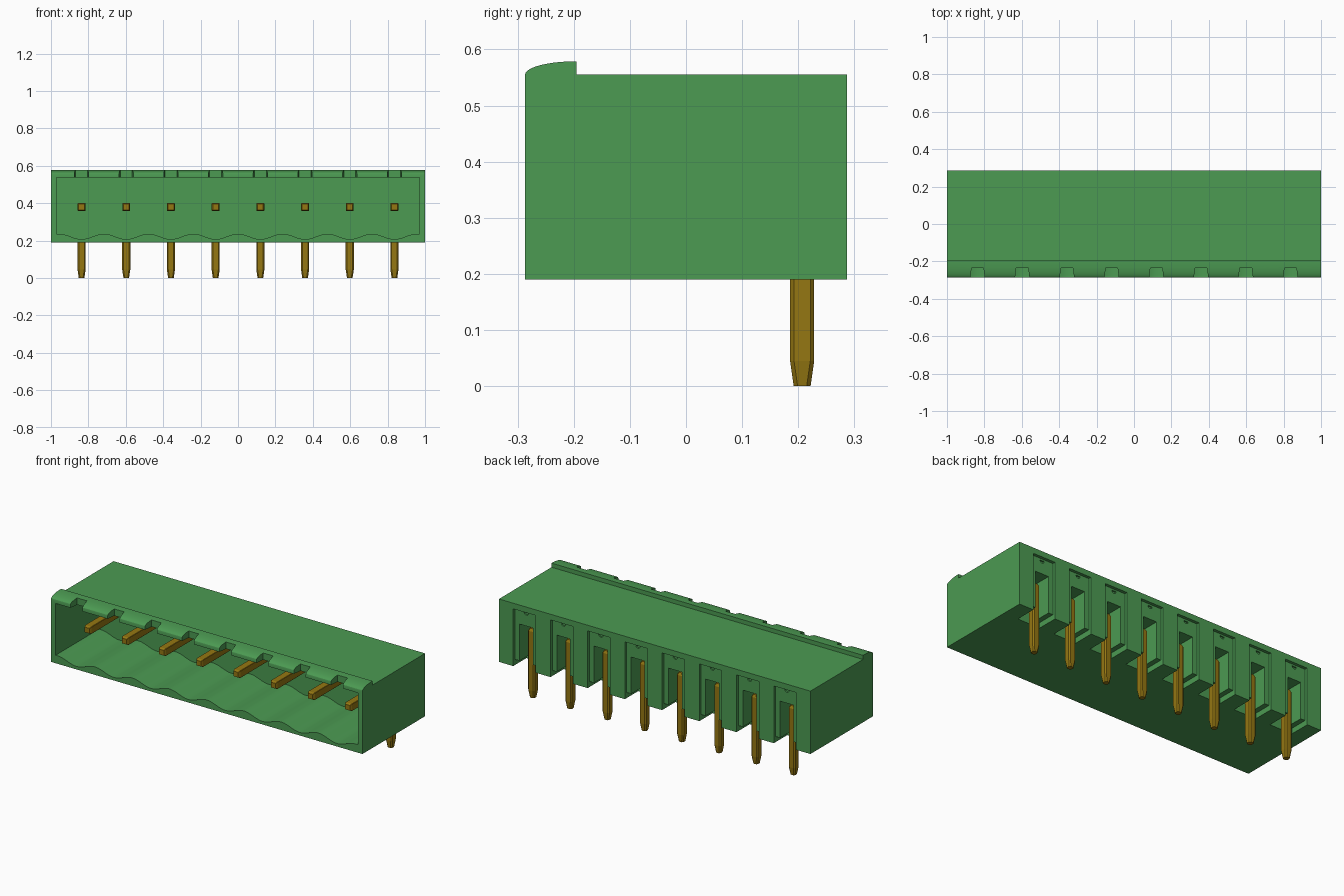
import bpy, bmesh, math

if "Cube" in bpy.data.objects:
    bpy.data.objects.remove(bpy.data.objects["Cube"], do_unlink=True)

PITCH = 0.239
PINS = [(i - 3.5) * PITCH for i in range(8)]


def material(name, rgb):
    m = bpy.data.materials.new(name)
    m.use_nodes = True
    m.diffuse_color = (*rgb, 1)
    m.node_tree.nodes["Principled BSDF"].inputs["Base Color"].default_value = (*rgb, 1)
    return m


green = material("Housing green", (0.072, 0.325, 0.085))
gold = material("Pin gold", (0.30, 0.185, 0.006))


def loft(bm, rings):
    """Skin a list of equal-length rings of 3D points and cap both ends."""
    rows = [[bm.verts.new(p) for p in r] for r in rings]
    n = len(rows[0])
    for a, b in zip(rows, rows[1:]):
        for i in range(n):
            j = (i + 1) % n
            bm.faces.new((a[i], a[j], b[j], b[i]))
    bm.faces.new(rows[0][::-1])
    bm.faces.new(rows[-1])


def box(bm, x0, x1, y0, y1, z0, z1):
    loft(bm, [[(x0, y0, z), (x1, y0, z), (x1, y1, z), (x0, y1, z)] for z in (z0, z1)])


def make(name, bm, mat):
    bmesh.ops.recalc_face_normals(bm, faces=bm.faces[:])
    me = bpy.data.meshes.new(name)
    bm.to_mesh(me)
    bm.free()
    me.materials.append(mat)
    ob = bpy.data.objects.new(name, me)
    bpy.context.collection.objects.link(ob)
    return ob


def activate(ob):
    bpy.ops.object.select_all(action='DESELECT')
    ob.select_set(True)
    bpy.context.view_layer.objects.active = ob


def cut(target, bm):
    """Subtract the cutter mesh from the target and discard the cutter."""
    cutter = make("cutter", bm, green)
    cutter.hide_render = True
    mod = target.modifiers.new("cut", 'BOOLEAN')
    mod.operation = 'DIFFERENCE'
    mod.solver = 'EXACT'
    mod.object = cutter
    activate(target)
    bpy.ops.object.modifier_apply(modifier=mod.name)
    bpy.data.objects.remove(cutter, do_unlink=True)


# Housing: side profile with the rounded locking ridge, extruded along x
profile = [(-0.287, 0.19), (0.287, 0.19), (0.287, 0.555), (-0.195, 0.555)]
for k in range(11):
    a = math.pi / 2 * (1 + k / 10)
    profile.append((-0.195 + 0.092 * math.cos(a), 0.555 + 0.024 * math.sin(a)))
bm = bmesh.new()
loft(bm, [[(x, y, z) for y, z in profile] for x in (-1, 1)])
housing = make("housing", bm, green)

# Front cavity with a scalloped floor, one hollow below each pin
floor = []
for k in range(129):
    x = -0.97 + 1.94 * k / 128
    t = min(abs(x - p) for p in PINS)
    t = min(t, PITCH / 2)
    floor.append((x, 0.222 - 0.0145 * math.cos(2 * math.pi * t / PITCH)))
section = floor + [(0.97, 0.537), (-0.97, 0.537)]
bm = bmesh.new()
loft(bm, [[(x, y, z) for x, z in section] for y in (-0.4, 0.11)])
cut(housing, bm)

# Tapered notches through the ridge
bm = bmesh.new()
for p in PINS:
    plan = [(p - 0.04, -0.3), (p + 0.04, -0.3), (p + 0.032, -0.235), (p - 0.032, -0.235)]
    loft(bm, [[(x, y, z) for x, y in plan] for z in (0.53, 0.65)])
cut(housing, bm)

# Rear: shallow recess, deep pin slot, wide pocket at the foot, small dimple
for half, y0, z0, z1 in ((0.072, 0.270, 0.1, 0.522),
                         (0.043, 0.165, 0.1, 0.435),
                         (0.072, 0.165, 0.1, 0.222)):
    bm = bmesh.new()
    for p in PINS:
        box(bm, p - half, p + half, y0, 0.4, z0, z1)
    cut(housing, bm)
bm = bmesh.new()
for p in PINS:
    arc = [(p + 0.014 * math.cos(a), 0.512 + 0.014 * math.sin(a))
           for a in (math.pi * (1 + k / 8) for k in range(9))]
    loft(bm, [[(x, y, z) for x, z in arc] for y in (0.262, 0.3)])
cut(housing, bm)
activate(housing)
bpy.ops.object.shade_smooth_by_angle(angle=math.radians(25))


# Contact pins: chamfered solder leg plus a forward contact blade
def chamfered(h, c):
    return [(h, -h + c), (h, h - c), (h - c, h), (-h + c, h),
            (-h, h - c), (-h, -h + c), (-h + c, -h), (h - c, -h)]


for i, p in enumerate(PINS):
    bm = bmesh.new()
    loft(bm, [[(p + x, 0.207 + y, z) for x, y in chamfered(h, 0.007)]
              for z, h in ((0, 0.015), (0.045, 0.0215), (0.388, 0.0215), (0.402, 0.014))])
    loft(bm, [[(p + x, y, 0.38 + z) for x, z in chamfered(h, 0.002)]
              for y, h in ((-0.19, 0.015), (-0.178, 0.021), (0.205, 0.021))])
    make(f"contact_pin_{i + 1}", bm, gold)
